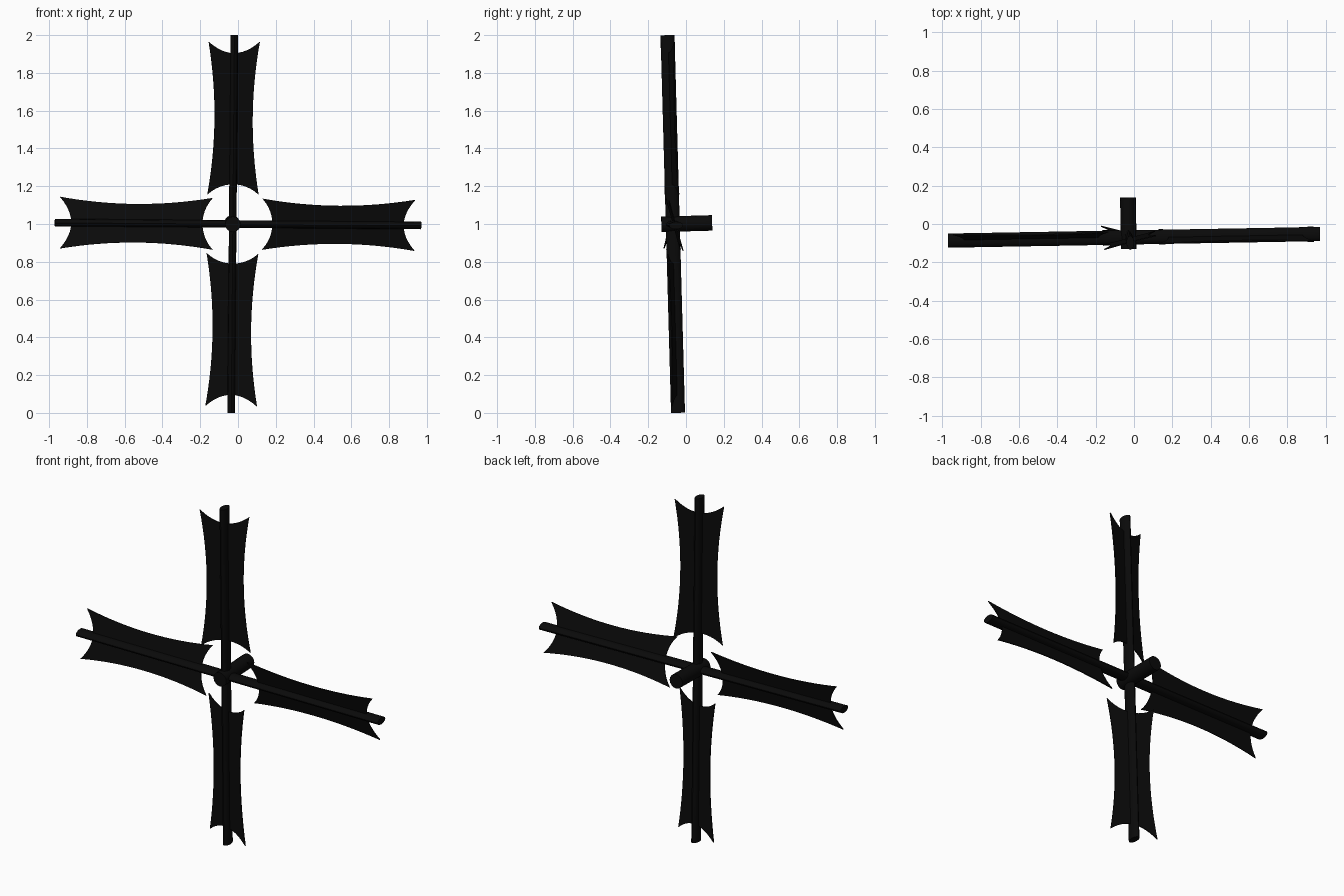
import bpy, bmesh
from math import radians, sqrt, pi
from mathutils import Matrix, Vector

cube = bpy.data.objects.get("Cube")
if cube:
    bpy.data.objects.remove(cube, do_unlink=True)

black = bpy.data.materials.new("black_wood")
black.use_nodes = True
black.diffuse_color = (0.003, 0.003, 0.003, 1)
black.node_tree.nodes["Principled BSDF"].inputs["Base Color"].default_value = black.diffuse_color

# The whole rotor leans forward slightly around its hub
HUB = Matrix.Translation((-0.028, -0.07, 1.0))
LEAN = HUB @ (Matrix.Rotation(radians(1), 4, 'Z') @ Matrix.Rotation(radians(1.6), 4, 'X')
              @ Matrix.Rotation(radians(0.45), 4, 'Y'))


def finish(name, bm, matrix):
    bm.transform(matrix)
    bmesh.ops.recalc_face_normals(bm, faces=bm.faces)
    mesh = bpy.data.meshes.new(name)
    bm.to_mesh(mesh)
    bm.free()
    mesh.materials.append(black)
    obj = bpy.data.objects.new(name, mesh)
    bpy.context.collection.objects.link(obj)
    return obj


def rod(name, low, high, rx, ry, sides, turn):
    """Elliptical rod along z from low to high, turned, then leaned with the rotor."""
    bm = bmesh.new()
    bmesh.ops.create_cone(bm, cap_ends=True, segments=sides, radius1=1, radius2=1, depth=1)
    shape = Matrix.Translation((0, 0, (low + high) / 2)) @ Matrix.Diagonal((rx, ry, high - low, 1))
    obj = finish(name, bm, LEAN @ turn @ shape)
    bpy.ops.object.select_all(action='DESELECT')
    obj.select_set(True)
    bpy.context.view_layer.objects.active = obj
    bpy.ops.object.shade_smooth_by_angle(angle=radians(40))


def sail(name, quarter, shift):
    """Thin pitched sheet with four concave edges, running outward along z."""
    rows, cols = 16, 12
    bm = bmesh.new()
    grid = []
    for i in range(rows + 1):
        t = i / rows
        half = 0.104 + 0.036 * (2 * t - 1) ** 2
        line = []
        for j in range(cols + 1):
            s = 2 * j / cols - 1
            inner = sqrt(0.21 ** 2 - (0.14 * s) ** 2)
            outer = 0.905 + 0.06 * s * s
            line.append(bm.verts.new((half * s, 0, inner + (outer - inner) * t + shift)))
        grid.append(line)
    for a, b in zip(grid, grid[1:]):
        for j in range(cols):
            bm.faces.new((a[j], a[j + 1], b[j + 1], b[j]))
    turn = Matrix.Rotation(quarter * pi / 2, 4, 'Y')
    pitch = Matrix.Rotation(radians(14), 4, 'Z')
    obj = finish(name, bm, LEAN @ turn @ pitch)
    thick = obj.modifiers.new("thickness", 'SOLIDIFY')
    thick.thickness = 0.006
    thick.offset = 0


# Crossed spars and the axle
rod("vertical_spar", -1.0, 1.0, 0.02, 0.037, 12, Matrix.Identity(4))
rod("horizontal_spar", -0.942, 0.998, 0.02, 0.037, 12, Matrix.Rotation(pi / 2, 4, 'Y'))
rod("axle", -0.06, 0.208, 0.041, 0.041, 16, Matrix.Rotation(-pi / 2, 4, 'X'))

# Four sails, one per arm
for k, (side, shift) in enumerate((("top", 0), ("left", 0), ("bottom", 0), ("right", -0.05))):
    sail(side + "_sail", k, shift)
